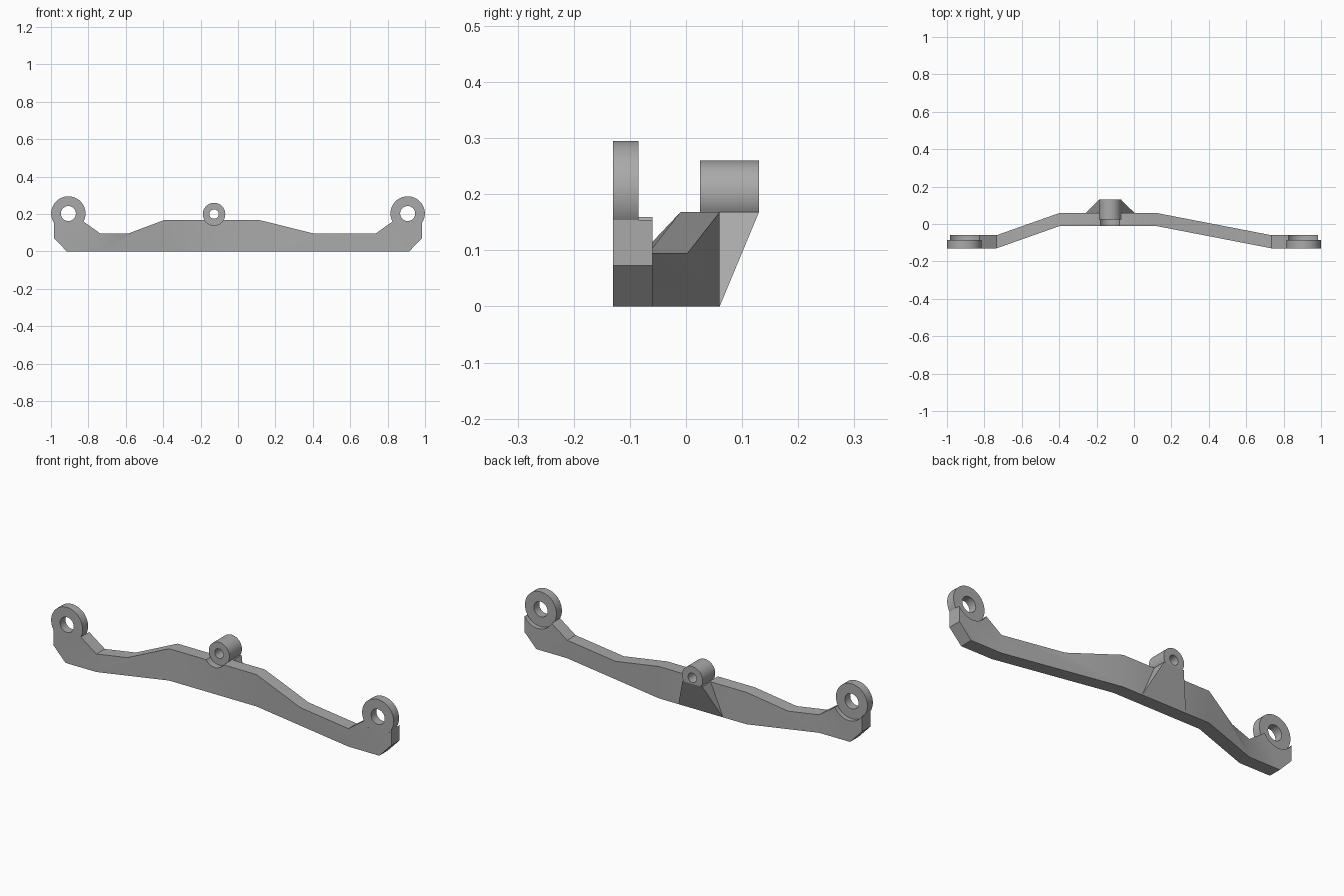
import bpy
import bmesh
from math import sin, cos, radians, tau

cube = bpy.data.objects.get("Cube")
if cube:
    bpy.data.objects.remove(cube)

grey = bpy.data.materials.new("plain grey")
grey.use_nodes = True
COLOUR = (0.4, 0.4, 0.4, 1)
grey.diffuse_color = COLOUR
grey.node_tree.nodes["Principled BSDF"].inputs["Base Color"].default_value = COLOUR

RING_X, RING_Z, RING_R = 0.907, 0.203, 0.092
BOSS_X, BOSS_Z, BOSS_R = -0.128, 0.2, 0.06
BEAM_TOP, THICK = 0.168, 0.07
FRONT, MID_FRONT = -0.13, -0.01


def finish(bm, name):
    bmesh.ops.recalc_face_normals(bm, faces=bm.faces)
    mesh = bpy.data.meshes.new(name)
    bm.to_mesh(mesh)
    bm.free()
    mesh.materials.append(grey)
    ob = bpy.data.objects.new(name, mesh)
    bpy.context.collection.objects.link(ob)
    return ob


def smooth(ob):
    bpy.ops.object.select_all(action='DESELECT')
    ob.select_set(True)
    bpy.context.view_layer.objects.active = ob
    bpy.ops.object.shade_smooth_by_angle(angle=radians(30))


def arc(cx, cz, r, a0, a1, n):
    """Points on an arc in the xz plane, angles in degrees."""
    steps = [radians(a0 + (a1 - a0) * i / n) for i in range(n + 1)]
    return [(cx + r * cos(a), cz + r * sin(a)) for a in steps]


def prism(bm, points, y0, y1):
    """Extrude an xz outline from y0 to y1."""
    face = bm.faces.new([bm.verts.new((x, y0, z)) for x, z in points])
    new = bmesh.ops.extrude_face_region(bm, geom=[face])["geom"]
    for v in new:
        if isinstance(v, bmesh.types.BMVert):
            v.co.y = y1


def tube(name, outer, cx, cz, r, y0, y1):
    """Extrude an outline with a round hole; both loops have equal counts."""
    n = len(outer)
    # each hole point lies radially beneath its outer point
    inner = []
    for x, z in outer:
        d = ((x - cx) ** 2 + (z - cz) ** 2) ** 0.5
        inner.append((cx + (x - cx) * r / d, cz + (z - cz) * r / d))
    bm = bmesh.new()
    loops = [[bm.verts.new((x, y, z)) for x, z in pts]
             for pts, y in ((outer, y0), (outer, y1), (inner, y1), (inner, y0))]
    for k in range(4):
        a, b = loops[k], loops[(k + 1) % 4]
        for i in range(n):
            j = (i + 1) % n
            bm.faces.new((a[i], a[j], b[j], b[i]))
    ob = finish(bm, name)
    smooth(ob)
    return ob


# Beam outline: chamfered ends, round ring seats, raised middle
right_end = [(0.735, 0.095)] + arc(RING_X, RING_Z, RING_R, -152, -32, 20) + [(0.985, 0.073), (0.915, 0)]
left_end = [(-x, z) for x, z in reversed(right_end)]
middle = [(-0.59, 0.095), (-0.395, BEAM_TOP), (0.115, BEAM_TOP), (0.41, 0.095)]
bm = bmesh.new()
prism(bm, left_end + middle + right_end, 0, THICK)

# Crank the beam: ends forward, middle back
bends = (-0.735, -0.395, 0.115, 0.735)
for x in bends:
    bmesh.ops.bisect_plane(bm, geom=bm.verts[:] + bm.edges[:] + bm.faces[:],
                           plane_co=(x, 0, 0), plane_no=(1, 0, 0), dist=1e-4)
for v in bm.verts:
    x = v.co.x
    t = min((x - bends[0]) / (bends[1] - bends[0]), (bends[3] - x) / (bends[3] - bends[2]))
    v.co.y += FRONT + (MID_FRONT - FRONT) * max(0, min(1, t))
beam = finish(bm, "beam")

# Clearance groove in front of the boss
bm = bmesh.new()
prism(bm, arc(BOSS_X, BOSS_Z, BOSS_R, 0, 352.5, 47), -0.06, 0.025)
cutter = finish(bm, "groove_cutter")
cutter.hide_render = True
cutter.hide_viewport = True
mod = beam.modifiers.new("groove", 'BOOLEAN')
mod.operation = 'DIFFERENCE'
mod.solver = 'EXACT'
mod.object = cutter
bpy.context.view_layer.update()
graph = bpy.context.evaluated_depsgraph_get()
cut_mesh = bpy.data.meshes.new_from_object(beam.evaluated_get(graph))
beam.modifiers.clear()
beam.data = cut_mesh
bpy.data.objects.remove(cutter)
smooth(beam)

# Mounting rings
for side, s in (("left", 1), ("right", -1)):
    outline = arc(s * RING_X, RING_Z, RING_R, 0, 354, 59)
    tube(side + "_ring", outline, s * RING_X, RING_Z, 0.04, FRONT, -0.085)

# Centre boss, flat where it rests on the beam
dz = BEAM_TOP - BOSS_Z
outline = arc(BOSS_X, BOSS_Z, BOSS_R, -32, 212, 40)
flat = [(BOSS_X + dx, BEAM_TOP) for dx in (-0.035, -0.018, 0, 0.018, 0.035)]
tube("centre_boss", outline + flat, BOSS_X, BOSS_Z, 0.025, 0.025, 0.13)

# Tapered gusset under the boss
bm = bmesh.new()
for y, z, half in ((0.06, 0, 0.13), (0.06, BEAM_TOP, 0.058), (0.13, BEAM_TOP, 0.058)):
    for s in (-1, 1):
        bm.verts.new((BOSS_X + s * half, y, z))
bmesh.ops.convex_hull(bm, input=bm.verts[:])
finish(bm, "gusset")
